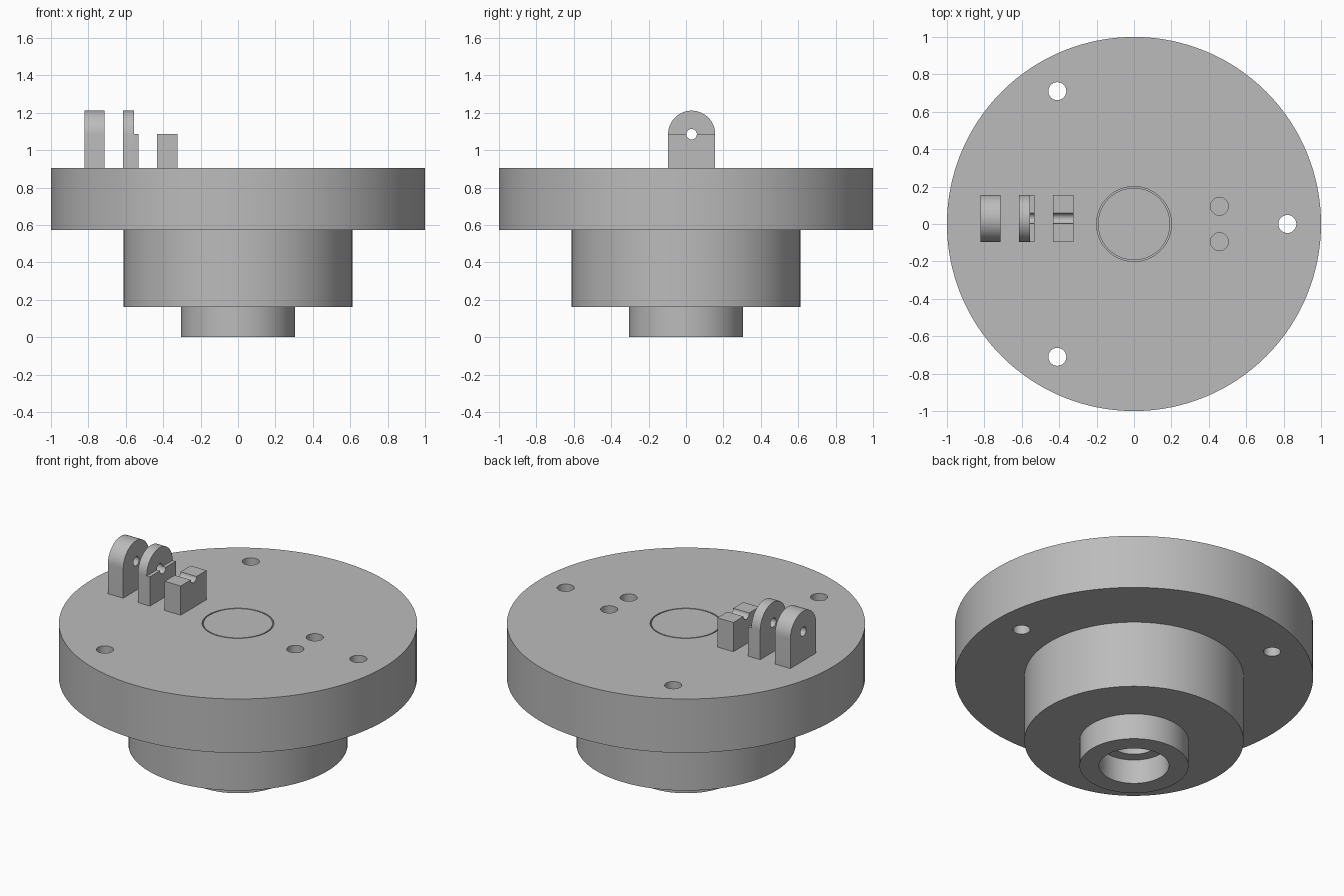
import bpy, bmesh
from math import pi, cos, sin, radians
from mathutils import Matrix, Vector

cube = bpy.data.objects.get("Cube")
if cube:
    bpy.data.objects.remove(cube, do_unlink=True)

TOP = 0.905          # top of the plate
HINGE_Y, HINGE_Z = 0.03, 1.085
HALF_WIDTH, PIN_RADIUS = 0.126, 0.028

grey = bpy.data.materials.new("plain grey")
grey.use_nodes = True
colour = (0.5, 0.5, 0.5, 1)
grey.diffuse_color = colour
grey.node_tree.nodes["Principled BSDF"].inputs["Base Color"].default_value = colour


def make_object(name, bm):
    bmesh.ops.recalc_face_normals(bm, faces=bm.faces)
    mesh = bpy.data.meshes.new(name)
    bm.to_mesh(mesh)
    bm.free()
    mesh.materials.append(grey)
    ob = bpy.data.objects.new(name, mesh)
    bpy.context.collection.objects.link(ob)
    return ob


def lathe(name, profile, steps=128):
    bm = bmesh.new()
    verts = [bm.verts.new((r, 0, z)) for r, z in profile]
    edges = [bm.edges.new(pair) for pair in zip(verts, verts[1:])]
    bmesh.ops.spin(bm, geom=verts + edges, cent=(0, 0, 0), axis=(0, 0, 1),
                   angle=2 * pi, steps=steps, use_merge=False)
    bmesh.ops.remove_doubles(bm, verts=bm.verts, dist=1e-4)
    return make_object(name, bm)


def extrude_x(name, outline, x0, x1):
    bm = bmesh.new()
    face = bm.faces.new([bm.verts.new((x0, y, z)) for y, z in outline])
    new = bmesh.ops.extrude_face_region(bm, geom=[face])["geom"]
    bmesh.ops.translate(bm, vec=(x1 - x0, 0, 0),
                        verts=[v for v in new if isinstance(v, bmesh.types.BMVert)])
    return make_object(name, bm)


def arc(radius, start, end, steps):
    angles = [radians(start + (end - start) * i / steps) for i in range(steps + 1)]
    return [(HINGE_Y + radius * cos(a), HINGE_Z + radius * sin(a)) for a in angles]


def cut(ob, cutter):
    mod = ob.modifiers.new("cut", 'BOOLEAN')
    mod.operation, mod.solver, mod.object = 'DIFFERENCE', 'EXACT', cutter
    bpy.context.view_layer.objects.active = ob
    bpy.ops.object.modifier_apply(modifier=mod.name)
    bpy.data.objects.remove(cutter, do_unlink=True)


def smooth(ob):
    bpy.ops.object.select_all(action='DESELECT')
    ob.select_set(True)
    bpy.context.view_layer.objects.active = ob
    bpy.ops.object.shade_smooth_by_angle(angle=radians(30))


# Stepped round body with a blind bore below and a fine ring groove on top
body = lathe("stepped_body", [
    (0, 0.6), (0.13, 0.6), (0.13, 0.15), (0.195, 0.15), (0.195, 0),
    (0.304, 0), (0.304, 0.16), (0.612, 0.16), (0.612, 0.573), (1, 0.573),
    (1, TOP), (0.2, TOP), (0.2, 0.82), (0.193, 0.82), (0.193, TOP), (0, TOP)])

# Three through holes on a bolt circle and two blind holes
holes = bmesh.new()
bolts = [(0.82 * cos(a), 0.82 * sin(a), 0.5) for a in (0, 2 * pi / 3, -2 * pi / 3)]
blind = [(0.457, y, 0.65) for y in (-0.095, 0.095)]
for x, y, bottom in bolts + blind:
    bmesh.ops.create_cone(holes, cap_ends=True, segments=40, radius1=0.048,
                          radius2=0.048, depth=1 - bottom,
                          matrix=Matrix.Translation((x, y, (1 + bottom) / 2)))
cut(body, make_object("hole_cutter", holes))
smooth(body)

# Outlines of the hinge lugs: round-topped, and cut level with the pin
left, right = HINGE_Y - HALF_WIDTH, HINGE_Y + HALF_WIDTH
rounded = [(left, TOP), (right, TOP)] + arc(HALF_WIDTH, 0, 180, 32)
half = [(left, TOP), (right, TOP), (right, HINGE_Z)] \
    + arc(PIN_RADIUS, 0, -180, 16) + [(left, HINGE_Z)]

# Round-topped lugs with pin holes
for name, x0, x1 in (("outer_lug", -0.82, -0.715), ("middle_lug", -0.615, -0.555)):
    lug = extrude_x(name, rounded, x0, x1)
    pin = extrude_x("pin_cutter", arc(PIN_RADIUS, 0, 348.75, 31), x0 - 0.1, x1 + 0.1)
    cut(lug, pin)
    smooth(lug)

# Lower lugs with a half-round pin groove
for name, x0, x1 in (("middle_lug_step", -0.555, -0.533), ("inner_lug", -0.432, -0.323)):
    smooth(extrude_x(name, half, x0, x1))
